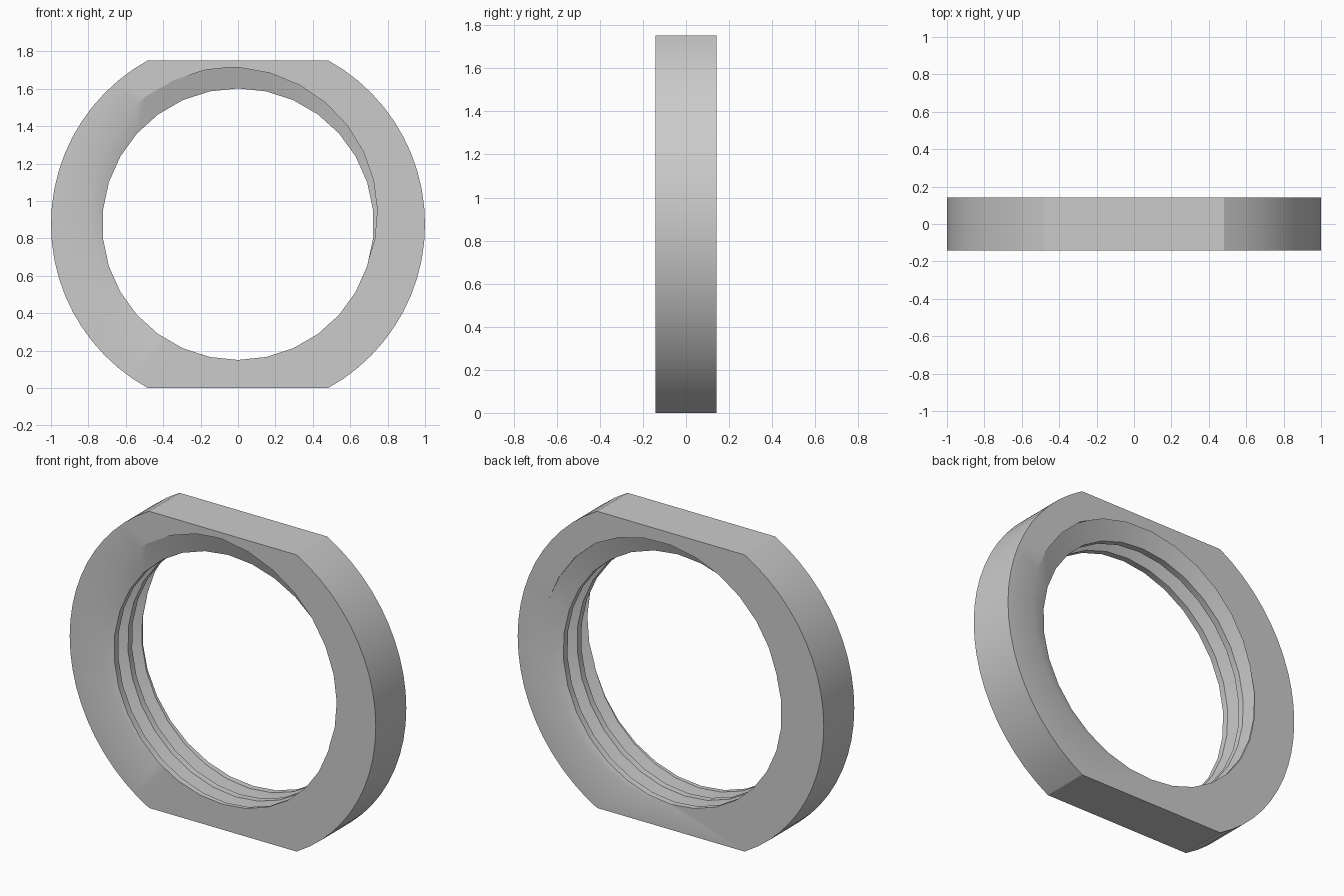
import bpy, bmesh
from math import radians, sin, cos, asin, pi

cube = bpy.data.objects.get("Cube")
if cube:
    bpy.data.objects.remove(cube)

HALF_W, HALF_H = 0.1425, 0.876    # half thickness, half height across the flats
PITCH, ROOT, FLANK = 0.129, 0.013, 0.039
R_MINOR, R_MAJOR = 0.726, 0.843
SEGS, ARC_SEGS = 30, 22

steel = bpy.data.materials.new("plain_grey")
steel.use_nodes = True
grey = (0.6, 0.6, 0.6, 1)
steel.diffuse_color = grey
steel.node_tree.nodes["Principled BSDF"].inputs["Base Color"].default_value = grey

bm = bmesh.new()


def point(angle, radius, y):
    return bm.verts.new((radius * cos(angle), y, HALF_H + radius * sin(angle)))


# Internal thread: one pitch of profile swept along a helix
profile = [(-ROOT, R_MAJOR), (0, R_MAJOR), (FLANK, R_MINOR),
           (PITCH - ROOT - FLANK, R_MINOR), (PITCH - ROOT, R_MAJOR)]
rows = []
for i in range(-3 * SEGS, 5 * SEGS + 1):
    angle = radians(126 - 360 * i / SEGS)
    y0 = -HALF_W + PITCH * (i / SEGS + 4 / 360)
    rows.append([point(angle, r, y0 + dy) for dy, r in profile])
for a, b in zip(rows, rows[1:]):
    for k in range(len(profile) - 1):
        bm.faces.new((a[k], a[k + 1], b[k + 1], b[k]))
bmesh.ops.remove_doubles(bm, verts=bm.verts, dist=1e-4)

# Trim the thread to the thickness of the ring
for side in (-1, 1):
    bmesh.ops.bisect_plane(
        bm, geom=bm.verts[:] + bm.edges[:] + bm.faces[:], dist=1e-5,
        plane_co=(0, side * HALF_W, 0), plane_no=(0, side, 0), clear_outer=True)
rims = {side: [e for e in bm.edges if e.is_boundary and
               all(abs(v.co.y - side * HALF_W) < 1e-4 for v in e.verts)]
        for side in (-1, 1)}

# Outer wall: two arcs joined by the top and bottom flats
limit = asin(HALF_H)
angles = [turn + limit * (2 * i / ARC_SEGS - 1)
          for turn in (0, pi) for i in range(ARC_SEGS + 1)]
loops = {s: [point(a, 1, s * HALF_W) for a in angles] for s in (-1, 1)}
count = len(angles)
for i in range(count):
    j = (i + 1) % count
    bm.faces.new((loops[-1][i], loops[-1][j], loops[1][j], loops[1][i]))

# Front and back faces between the outer wall and the thread
for side in (-1, 1):
    ring = loops[side]
    outer = [bm.edges.get((ring[i], ring[(i + 1) % count])) for i in range(count)]
    bmesh.ops.triangle_fill(bm, use_beauty=True, use_dissolve=False,
                            edges=outer + rims[side], normal=(0, side, 0))

# Smooth shading with the hard edges kept sharp
bmesh.ops.recalc_face_normals(bm, faces=bm.faces)
for f in bm.faces:
    f.smooth = True
for e in bm.edges:
    e.smooth = e.calc_face_angle(pi) < radians(28)

mesh = bpy.data.meshes.new("threaded_ring")
bm.to_mesh(mesh)
bm.free()
mesh.materials.append(steel)
nut = bpy.data.objects.new("threaded_ring", mesh)
bpy.context.collection.objects.link(nut)
